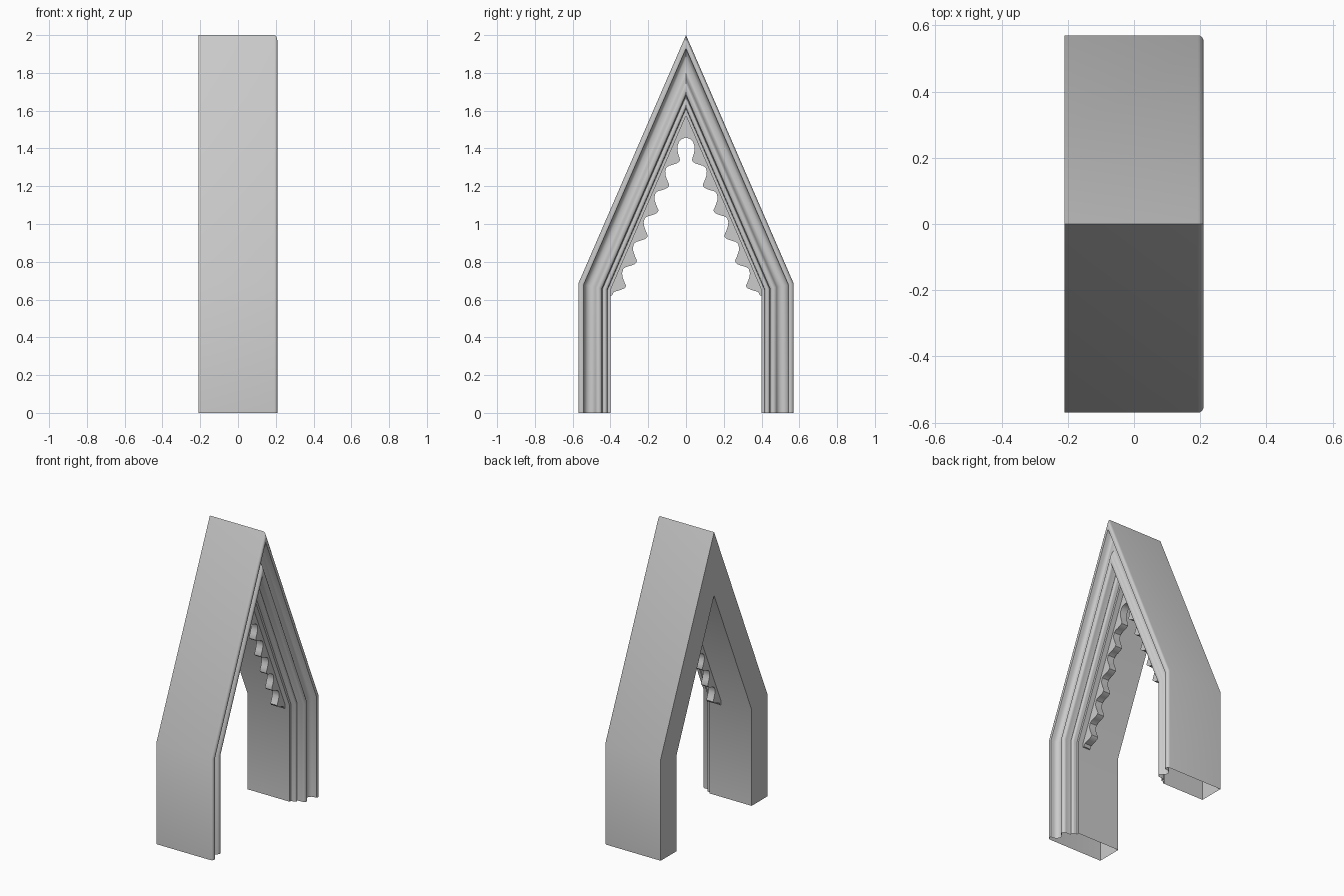
import bpy
import bmesh
from math import cos, sin, radians, hypot

cube = bpy.data.objects.get("Cube")
if cube:
    bpy.data.objects.remove(cube)

HALF_SPAN, SPRING, APEX = 0.57, 0.685, 2.0
WIDTH, BACK = 0.17, -0.21
SLOPE = (APEX - SPRING) / HALF_SPAN
STRETCH = hypot(1, SLOPE)

stone = bpy.data.materials.new("grey_stone")
stone.use_nodes = True
GREY = (0.6, 0.6, 0.6, 1)
stone.diffuse_color = GREY
stone.node_tree.nodes["Principled BSDF"].inputs["Base Color"].default_value = GREY


def finish(bm, name):
    bmesh.ops.recalc_face_normals(bm, faces=bm.faces)
    mesh = bpy.data.meshes.new(name)
    bm.to_mesh(mesh)
    bm.free()
    mesh.materials.append(stone)
    obj = bpy.data.objects.new(name, mesh)
    bpy.context.collection.objects.link(obj)
    bpy.ops.object.select_all(action='DESELECT')
    obj.select_set(True)
    bpy.context.view_layer.objects.active = obj
    bpy.ops.object.shade_smooth_by_angle(angle=radians(35))
    return obj


def arc(x, d, r, start, end, steps):
    """Points (depth x, inward offset d) along a circular moulding."""
    angles = [radians(start + (end - start) * i / steps) for i in range(steps + 1)]
    return [(x + r * cos(a), d + r * sin(a)) for a in angles]


# Moulded section: rim, hollow, roll, small bead, inner fillet, flat back
section = [(BACK, 0)]
section += arc(0.192, 0.018, 0.018, -90, 0, 5)
section += [(0.207, 0.028)]
section += arc(0.19, 0.062, 0.032, -90, -250, 10)
section += arc(0.17, 0.108, 0.018, -50, 100, 8)
section += [(0.148, 0.126)]
section += arc(0.125, 0.14, 0.013, -60, 90, 6)
section += [(0.105, 0.155), (0.105, WIDTH), (BACK, WIDTH)]


def stations(x, d):
    """Mitred path of one section point: foot, spring, apex, spring, foot."""
    y = HALF_SPAN - d
    top = APEX - STRETCH * d
    spring = top - SLOPE * y
    return [(x, y, 0), (x, y, spring), (x, 0, top), (x, -y, spring), (x, -y, 0)]


# Pointed frame, open at the feet
bm = bmesh.new()
rails = [[bm.verts.new(p) for p in stations(x, d)] for x, d in section]
for a, b in zip(rails, rails[1:] + rails[:1]):
    for i in range(len(a) - 1):
        bm.faces.new((a[i], a[i + 1], b[i + 1], b[i]))
finish(bm, "pointed_arch_frame")

# Scalloped cusping inside the gable: one repeated lobe, then a round crown
lobe = [(0, 0), (0.012, 0.028), (0.020, 0.052), (0.021, 0.07), (0.015, 0.09),
        (0.002, 0.1), (-0.02, 0.106), (-0.042, 0.114), (-0.055, 0.124)]
edge = [(0.403, 0.62), (0.392, 0.622), (0.382, 0.64), (0.35, 0.65), (0.325, 0.66)]
for k in range(5):
    edge += [(0.317 - 0.057 * k + y, 0.672 + 0.134 * k + z) for y, z in lobe]
edge += [(0.032, 1.342), (0.041, 1.37), (0.046, 1.395), (0.043, 1.42),
         (0.034, 1.44), (0.019, 1.452)]
CROWN, GABLE = 1.457, 1.58
inner = edge + [(0, CROWN)] + [(-y, z) for y, z in reversed(edge)]
outline = inner + [(-0.403, 0.655), (0, GABLE), (0.403, 0.655)]

bm = bmesh.new()
plate = bm.faces.new([bm.verts.new((0.02, y, z)) for y, z in outline])
grown = bmesh.ops.extrude_face_region(bm, geom=[plate], use_keep_orig=True)
moved = [v for v in grown["geom"] if isinstance(v, bmesh.types.BMVert)]
bmesh.ops.translate(bm, verts=moved, vec=(0.05, 0, 0))
bmesh.ops.triangulate(bm, faces=[f for f in bm.faces if len(f.verts) > 4])
finish(bm, "scalloped_cusping")
